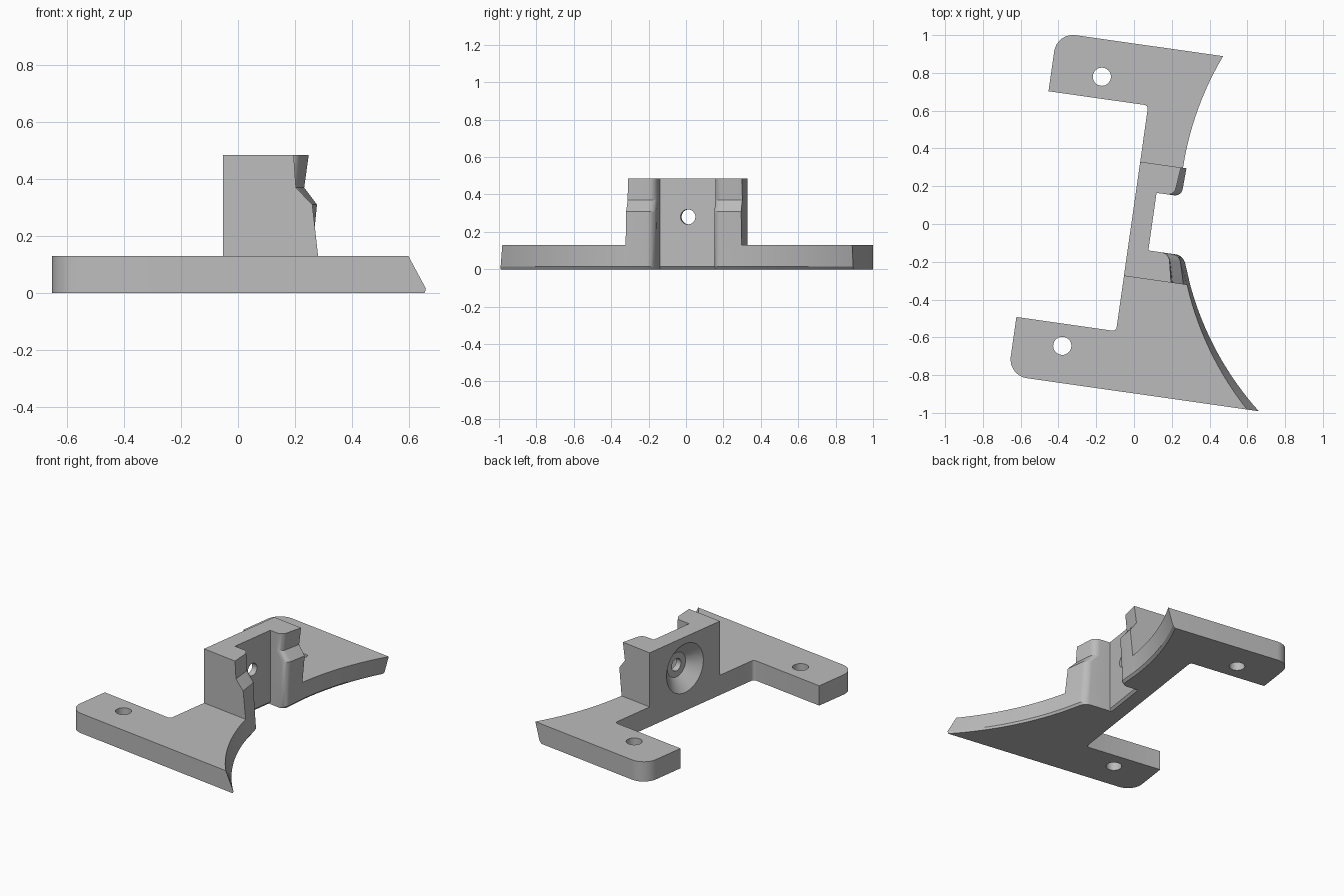
import bpy, bmesh
from math import sin, cos, pi, sqrt, radians
from mathutils import Matrix, Vector

cube = bpy.data.objects.get("Cube")
if cube:
    bpy.data.objects.remove(cube, do_unlink=True)

TILT = Matrix.Rotation(radians(-8.1), 4, 'Z')   # the bracket sits turned on the grid
BACK, SLOT, LEFT = -0.014, 0.095, -0.547        # depth of web back, slot floor, tab ends
PLATE, TOP = 0.13, 0.485
V_LOW, V_HIGH = -0.888, 0.946                   # plate ends
BOSS_LOW, BOSS_HIGH = -0.28, 0.331              # boss sides
SLOT_LOW, SLOT_HIGH = -0.128, 0.18
LIP = 0.04                                      # rounding of the lips

mat = bpy.data.materials.new("plain grey")
mat.use_nodes = True
colour = (0.5, 0.5, 0.5, 1)
mat.diffuse_color = colour
mat.node_tree.nodes["Principled BSDF"].inputs["Base Color"].default_value = colour


def front(v, z):
    """Depth of the leaning cylindrical front face, with the recess near the top."""
    u = 0.25
    for _ in range(8):
        p = TILT @ Vector((u, v, 0))
        dy = p.y - 0.045 - 0.56 * (PLATE - z)
        u += 0.24 + 1.65 - sqrt(1.65 ** 2 - dy * dy) - p.x
    return u - 0.053 * min(max((z - 0.31) / 0.06, 0), 1)


def spread(a, b, n):
    return [a + (b - a) * i / n for i in range(n + 1)]


def lip(edge, side, z):
    """Rounded lip corner running from the slot edge outwards."""
    pts = []
    for i in range(7):
        t = pi / 2 * i / 6
        v = edge + side * LIP * (1 - cos(t))
        pts.append((front(v, z) - LIP * (1 - sin(t)), v))
    return pts


def fillet(u, v, r, start, turn, n=8):
    """Arc of radius r about (u, v)."""
    return [(u + r * cos(start + turn * i / n), v + r * sin(start + turn * i / n))
            for i in range(n + 1)]


def boss_front(z):
    low = [(front(BOSS_LOW, z), BOSS_LOW)] + lip(SLOT_LOW, -1, z)[::-1]
    high = lip(SLOT_HIGH, 1, z) + [(front(BOSS_HIGH, z), BOSS_HIGH)]
    return low + [(SLOT, SLOT_LOW), (SLOT, SLOT_HIGH)] + high


def sections(z):
    """Outline pieces in order: lower curve, boss front, upper curve, upper tab, web, lower tab."""
    cut = 0.013 if z == 0 else 0
    lower = [(front(v, z), v) for v in spread(V_LOW, BOSS_LOW, 20)[:-1]]
    upper = [(front(v, z), v) for v in spread(BOSS_HIGH, V_HIGH, 20)[1:]]
    lower, boss, upper = [[(u - cut, v) for u, v in s]
                          for s in (lower, boss_front(z), upper)]
    r, f = 0.1, 0.02
    upper_tab = fillet(LEFT + r, V_HIGH - r, r, pi / 2, pi / 2)
    upper_tab += [(LEFT, 0.632)] + fillet(BACK - f, 0.632 - f, f, pi / 2, -pi / 2, 4)
    web = [(BACK, BOSS_HIGH), (BACK, BOSS_LOW)]
    lower_tab = fillet(BACK - f, -0.575 + f, f, 0, -pi / 2, 4) + [(LEFT, -0.575)]
    lower_tab += fillet(LEFT + r, V_LOW + r, r, pi, pi / 2)
    return lower, boss, upper, upper_tab, web, lower_tab


bm = bmesh.new()


def ring(points, z):
    return [bm.verts.new(TILT @ Vector((u, v, z))) for u, v in points]


def loft(a, b):
    for i in range(len(a)):
        j = (i + 1) % len(a)
        bm.faces.new((a[i], a[j], b[j], b[i]))


# Base plate walls
for z in (0, 0.015, PLATE):
    parts = [ring(s, z) for s in sections(z)]
    loop = sum(parts, [])
    if z == 0:
        bm.faces.new(loop[::-1])
    else:
        loft(previous, loop)
    previous = loop

# Plate tops on either side of the boss
lower, boss, upper, upper_tab, web, lower_tab = parts
bm.faces.new(lower_tab + lower + [boss[0], web[1]])
bm.faces.new([boss[-1]] + upper + upper_tab + [web[0]])

# Slotted boss rising from the plate
previous = boss + web
for z in (0.31, 0.37, TOP):
    loop = ring(boss_front(z) + [(BACK, BOSS_HIGH), (BACK, BOSS_LOW)], z)
    loft(previous, loop)
    previous = loop
bm.faces.new(previous)
bmesh.ops.recalc_face_normals(bm, faces=bm.faces)


def make_object(name, mesh_data):
    mesh = bpy.data.meshes.new(name)
    mesh_data.to_mesh(mesh)
    mesh_data.free()
    mesh.materials.append(mat)
    obj = bpy.data.objects.new(name, mesh)
    bpy.context.collection.objects.link(obj)
    return obj


bracket = make_object("bracket", bm)


def drill(name, profile, matrix, n=40):
    """Cut a turned (distance, radius) profile out of the bracket."""
    cb = bmesh.new()
    rings = [[cb.verts.new(matrix @ Vector((r * cos(2 * pi * i / n), r * sin(2 * pi * i / n), d)))
              for i in range(n)] for d, r in profile]
    for a, b in zip(rings, rings[1:]):
        for i in range(n):
            j = (i + 1) % n
            cb.faces.new((a[i], a[j], b[j], b[i]))
    cb.faces.new(rings[0][::-1])
    cb.faces.new(rings[-1])
    bmesh.ops.recalc_face_normals(cb, faces=cb.faces)
    cutter = make_object(name, cb)
    cutter.hide_render = True
    mod = bracket.modifiers.new(name, 'BOOLEAN')
    mod.operation, mod.solver, mod.object = 'DIFFERENCE', 'EXACT', cutter
    bpy.ops.object.modifier_apply(modifier=name)
    bpy.data.objects.remove(cutter, do_unlink=True)


bpy.context.view_layer.objects.active = bracket
bracket.select_set(True)

# Screw holes in the tabs
for name, u, v in (("upper_hole", -0.278, 0.748), ("lower_hole", -0.285, -0.692)):
    drill(name, [(-0.1, 0.048), (0.3, 0.048)], TILT @ Matrix.Translation((u, v, 0)))

# Countersunk hole through the boss wall
axis = TILT @ Matrix.Translation((BACK, 0.024, 0.28)) @ Matrix.Rotation(pi / 2, 4, 'Y')
drill("countersink", [(-0.035, 0.2), (0.07, 0.08), (0.07, 0.04), (0.2, 0.04)], axis)

bpy.ops.object.shade_smooth_by_angle(angle=radians(25))
